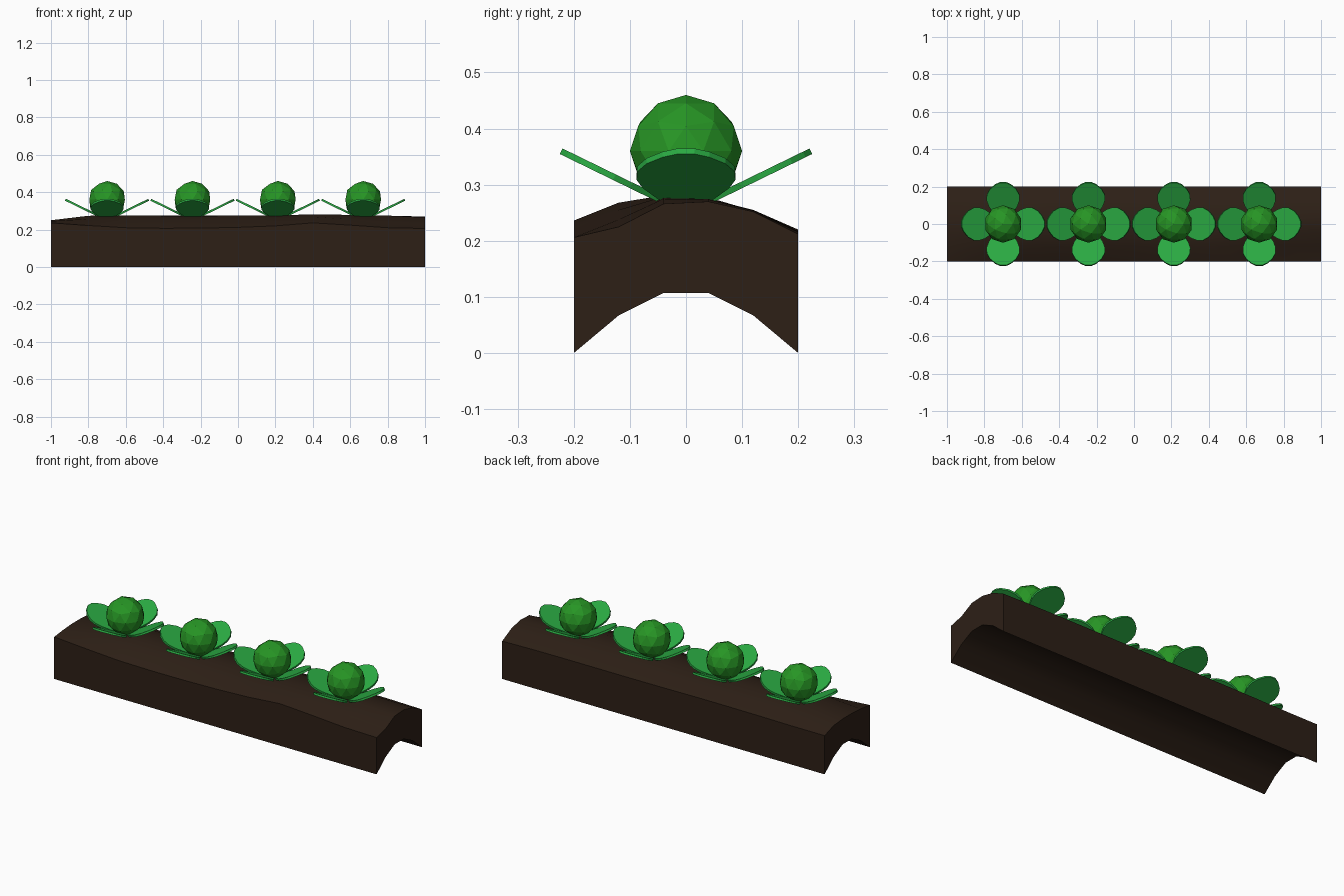
import bpy, bmesh, math
from mathutils import Matrix

if "Cube" in bpy.data.objects:
    bpy.data.objects.remove(bpy.data.objects["Cube"])


def material(name, rgb):
    m = bpy.data.materials.new(name)
    m.diffuse_color = (*rgb, 1)
    m.use_nodes = True
    m.node_tree.nodes["Principled BSDF"].inputs["Base Color"].default_value = m.diffuse_color
    return m


def make_object(name, bm, mat):
    bmesh.ops.recalc_face_normals(bm, faces=bm.faces)
    me = bpy.data.meshes.new(name)
    bm.to_mesh(me)
    bm.free()
    me.materials.append(mat)
    ob = bpy.data.objects.new(name, me)
    bpy.context.collection.objects.link(ob)
    return ob


soil_mat = material("soil", (0.026, 0.014, 0.008))
head_mat = material("head_green", (0.02, 0.30, 0.018))
leaf_mat = material("leaf_green", (0.023, 0.40, 0.055))

# Soil ridge: arched underside, gently uneven top (one height row per y station)
ys = (-0.2, -0.12, -0.04, 0.04, 0.12, 0.2)
under = (0, 0.067, 0.107, 0.107, 0.067, 0)
top = (
    (.236, .222, .210, .207, .208, .212, .220, .236, .224, .210, .206),
    (.245, .257, .254, .250, .248, .250, .256, .268, .255, .238, .225),
    (.250, .274, .276, .274, .273, .275, .277, .281, .279, .275, .266),
    (.250, .274, .275, .275, .275, .274, .275, .277, .276, .274, .270),
    (.243, .252, .254, .255, .255, .254, .254, .254, .254, .254, .252),
    (.217, .217, .219, .220, .220, .218, .217, .217, .217, .216, .212),
)
bm = bmesh.new()
rings = []
for i in range(11):
    x = -1 + 0.2 * i
    ring = [bm.verts.new((x, y, z)) for y, z in zip(ys, under)]
    ring += [bm.verts.new((x, ys[j], top[j][i])) for j in reversed(range(6))]
    rings.append(ring)
for a, b in zip(rings, rings[1:]):
    for k in range(12):
        n = (k + 1) % 12
        bm.faces.new((a[k], a[n], b[n], b[k]))
for ring in (rings[0], rings[-1]):
    for j in range(5):
        bm.faces.new((ring[j], ring[j + 1], ring[10 - j], ring[11 - j]))
soil = make_object("soil_bed", bm, soil_mat)
bpy.context.view_layer.objects.active = soil
soil.select_set(True)
bpy.ops.object.shade_smooth_by_angle(angle=math.radians(35))

# Leaf outline: distance from plant centre, half width
outline = ((0.03, 0.028), (0.06, 0.05), (0.10, 0.077), (0.13, 0.088),
           (0.16, 0.087), (0.19, 0.070), (0.213, 0.042), (0.225, 0.015))
TILT = math.radians(26)
THICK = 0.011


def add_leaf(bm, turn):
    pts = list(outline) + [(r, -w) for r, w in reversed(outline)]
    face = bm.faces.new([bm.verts.new((r / math.cos(TILT), w, 0)) for r, w in pts])
    ext = bmesh.ops.extrude_face_region(bm, geom=[face])["geom"]
    upper = [v for v in ext if isinstance(v, bmesh.types.BMVert)]
    bmesh.ops.translate(bm, verts=upper, vec=(0, 0, THICK))
    mat = (Matrix.Rotation(turn, 4, 'Z') @ Matrix.Translation((0, 0, 0.245))
           @ Matrix.Rotation(-TILT, 4, 'Y'))
    bmesh.ops.transform(bm, matrix=mat, verts=list(face.verts) + upper)


# Plants: faceted round head with four spread leaves
for n in range(4):
    x = -0.70 + 0.4565 * n
    bm = bmesh.new()
    bmesh.ops.create_icosphere(bm, subdivisions=2, radius=0.1)
    head = make_object(f"plant_head_{n + 1}", bm, head_mat)
    head.location = (x, 0, 0.36)

    bm = bmesh.new()
    for q in range(4):
        add_leaf(bm, q * math.pi / 2)
    leaves = make_object(f"plant_leaves_{n + 1}", bm, leaf_mat)
    leaves.location = (x, 0, 0)
